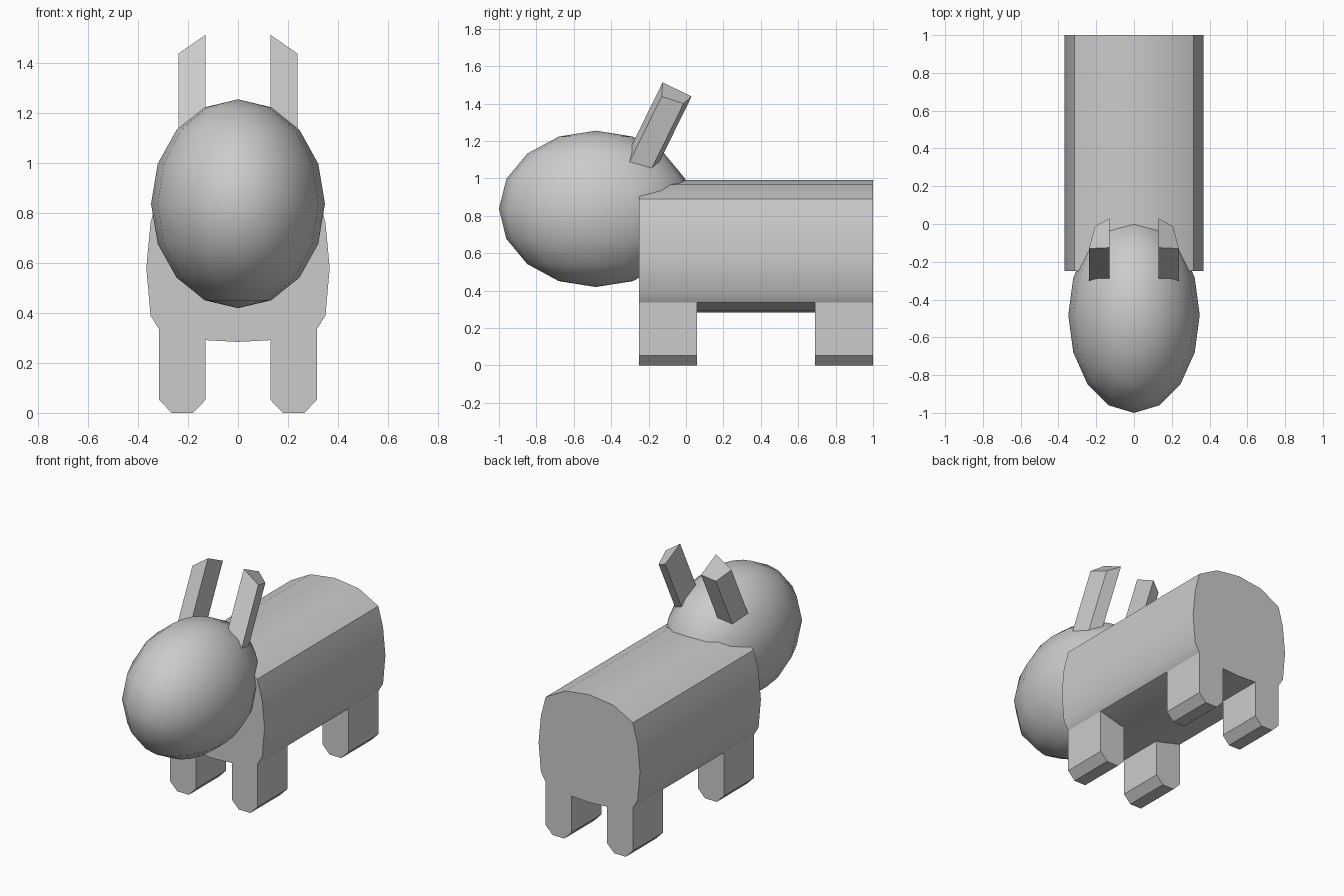
import bpy
import bmesh
import math
from mathutils import Vector

if "Cube" in bpy.data.objects:
    bpy.data.objects.remove(bpy.data.objects["Cube"])

grey = bpy.data.materials.new("plain_grey")
grey.diffuse_color = (0.6, 0.6, 0.6, 1)
grey.use_nodes = True
grey.node_tree.nodes["Principled BSDF"].inputs["Base Color"].default_value = grey.diffuse_color


def finish(name, bm, angle):
    """Turn a bmesh into a named object with smooth-by-angle shading."""
    bmesh.ops.recalc_face_normals(bm, faces=bm.faces)
    mesh = bpy.data.meshes.new(name)
    bm.to_mesh(mesh)
    bm.free()
    mesh.materials.append(grey)
    obj = bpy.data.objects.new(name, mesh)
    bpy.context.collection.objects.link(obj)
    bpy.ops.object.select_all(action='DESELECT')
    obj.select_set(True)
    bpy.context.view_layer.objects.active = obj
    bpy.ops.object.shade_smooth_by_angle(angle=math.radians(angle))
    return obj


def prism(name, loop, offset, angle=30):
    """Sweep a closed loop of points along an offset."""
    bm = bmesh.new()
    face = bm.faces.new([bm.verts.new(p) for p in loop])
    new = bmesh.ops.extrude_face_region(bm, geom=[face])["geom"]
    bmesh.ops.translate(bm, vec=Vector(offset),
                        verts=[v for v in new if isinstance(v, bmesh.types.BMVert)])
    return finish(name, bm, angle)


# Body: barrel profile swept front to back
half = [(0.16, 0.293), (0.316, 0.335), (0.35, 0.39), (0.367, 0.58),
        (0.35, 0.76), (0.316, 0.89), (0.175, 0.967)]
profile = [(0, 0.284)] + half + [(0, 0.99)] + [(-x, z) for x, z in reversed(half)]
prism("body", [(x, -0.25, z) for x, z in profile], (0, 1.25, 0))

# Legs: chamfered feet, tops meeting the belly
leg = [(0.13, 0.291), (0.13, 0.052), (0.18, 0), (0.265, 0),
       (0.316, 0.052), (0.316, 0.335), (0.16, 0.293)]
for end, y in (("front", -0.25), ("back", 0.69)):
    for side, s in (("right", 1), ("left", -1)):
        prism(f"{end}_{side}_leg", [(s * x, y, z) for x, z in leg], (0, 0.31, 0))

# Head: stretched sphere
bm = bmesh.new()
bmesh.ops.create_uvsphere(bm, u_segments=16, v_segments=8, radius=1)
bmesh.ops.scale(bm, vec=(0.348, 0.518, 0.418), verts=bm.verts)
bmesh.ops.translate(bm, vec=(0, -0.482, 0.837), verts=bm.verts)
finish("head", bm, 60)

# Ears: four-sided bars leaning back, rooted in the head
ear = [(0.13, -0.125, 1.513), (0.238, -0.13, 1.438),
       (0.207, -0.013, 1.40), (0.13, 0.03, 1.438)]
for side, s in (("right", 1), ("left", -1)):
    prism(f"{side}_ear", [(s * x, y, z) for x, y, z in ear], (0, -0.178, -0.362))
